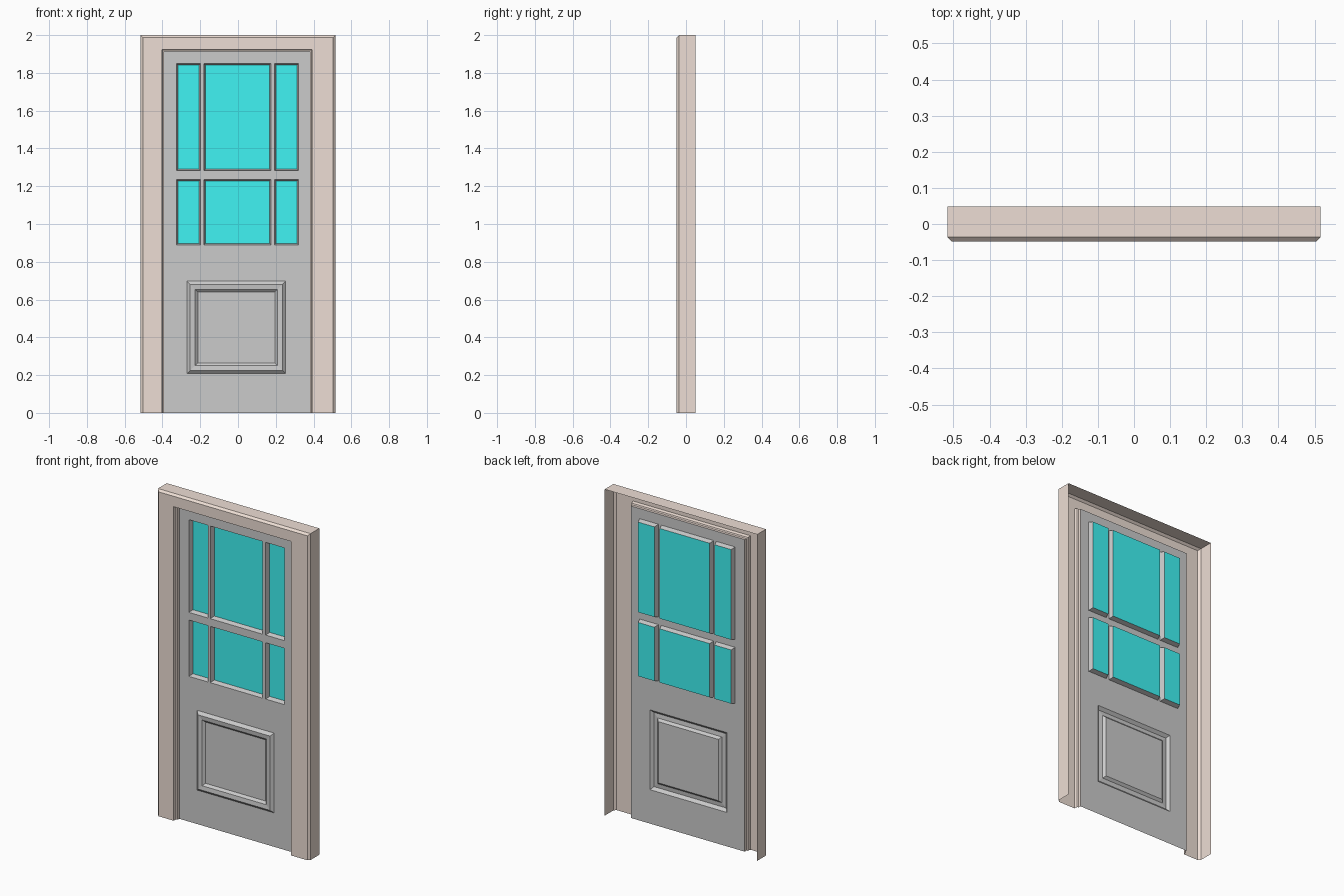
import bpy

if "Cube" in bpy.data.objects:
    bpy.data.objects.remove(bpy.data.objects["Cube"])


def material(name, rgb):
    m = bpy.data.materials.new(name)
    m.diffuse_color = (*rgb, 1)
    m.use_nodes = True
    m.node_tree.nodes["Principled BSDF"].inputs["Base Color"].default_value = m.diffuse_color
    return m


def make(name, verts, faces, mat=None):
    me = bpy.data.meshes.new(name)
    me.from_pydata(verts, [], faces)
    me.update()
    ob = bpy.data.objects.new(name, me)
    bpy.context.collection.objects.link(ob)
    if mat:
        me.materials.append(mat)
    return ob


def rings(name, rows, closed=True, cap=False, mat=None):
    """Bridge nested four-point loops, outermost first, facing -y."""
    verts = [v for r in rows for v in r]
    faces = []
    for i in range(len(rows) - 1):
        a, b = i * 4, i * 4 + 4
        for k in range(4 if closed else 3):
            n = (k + 1) % 4
            faces.append((a + k, a + n, b + n, b + k))
    if cap:
        faces.append(tuple(range(len(verts) - 4, len(verts))))
    return make(name, verts, faces, mat)


def rect(r, inset, y):
    x0, x1, z0, z1 = r
    x0, x1, z0, z1 = x0 + inset, x1 - inset, z0 + inset, z1 - inset
    return [(x0, y, z0), (x1, y, z0), (x1, y, z1), (x0, y, z1)]


wood = material("frame_wood", (0.85, 0.73, 0.66))
cyan = material("glass_cyan", (0.05, 0.9, 0.9))
DOOR_Y = -0.01
GLASS_Y = 0.018

# Door frame: open-backed casing profile swept around the opening
profile = [  # left x, right x, top z, y
    (-0.517, 0.517, 2.0, 0.049),
    (-0.517, 0.517, 2.0, -0.036),
    (-0.504, 0.504, 1.988, -0.049),
    (-0.403, 0.393, 1.924, -0.049),
    (-0.399, 0.389, 1.920, -0.029),
    (-0.391, 0.381, 1.912, -0.026),
    (-0.391, 0.381, 1.912, DOOR_Y),
]
rings("door_frame",
      [[(r, y, 0), (r, y, t), (l, y, t), (l, y, 0)] for l, r, t, y in profile],
      closed=False, mat=wood)

# Openings in the door sheet
columns = [(-0.326, -0.198), (-0.181, 0.174), (0.194, 0.321)]
levels = [(0.89, 1.235), (1.282, 1.85)]
windows = [(*c, *l) for c in columns for l in levels]
panel = (-0.27, 0.252, 0.208, 0.697)
openings = windows + [panel]

# Door sheet: a grid of faces that skips the openings
xs = sorted({-0.391, 0.381} | {x for o in openings for x in o[:2]})
zs = sorted({0.0, 1.912} | {z for o in openings for z in o[2:]})
verts = [(x, DOOR_Y, z) for z in zs for x in xs]
faces = []
for j in range(len(zs) - 1):
    for i in range(len(xs) - 1):
        cx, cz = (xs[i] + xs[i + 1]) / 2, (zs[j] + zs[j + 1]) / 2
        if any(o[0] < cx < o[1] and o[2] < cz < o[3] for o in openings):
            continue
        a, w = j * len(xs) + i, len(xs)
        faces.append((a, a + 1, a + w + 1, a + w))
make("door_sheet", verts, faces)

# Raised moulding around a sunken lower panel
rings("lower_panel",
      [rect(panel, d, y) for d, y in
       [(0, DOOR_Y), (0.017, DOOR_Y - 0.016), (0.043, DOOR_Y - 0.013),
        (0.057, DOOR_Y)]], cap=True)

# Window recesses with a pane at the bottom of each
for n, w in enumerate(windows, 1):
    rings(f"window_reveal_{n}", [rect(w, 0, DOOR_Y), rect(w, 0.008, GLASS_Y)])
    make(f"window_pane_{n}", rect(w, 0.008, GLASS_Y), [(0, 1, 2, 3)], cyan)
